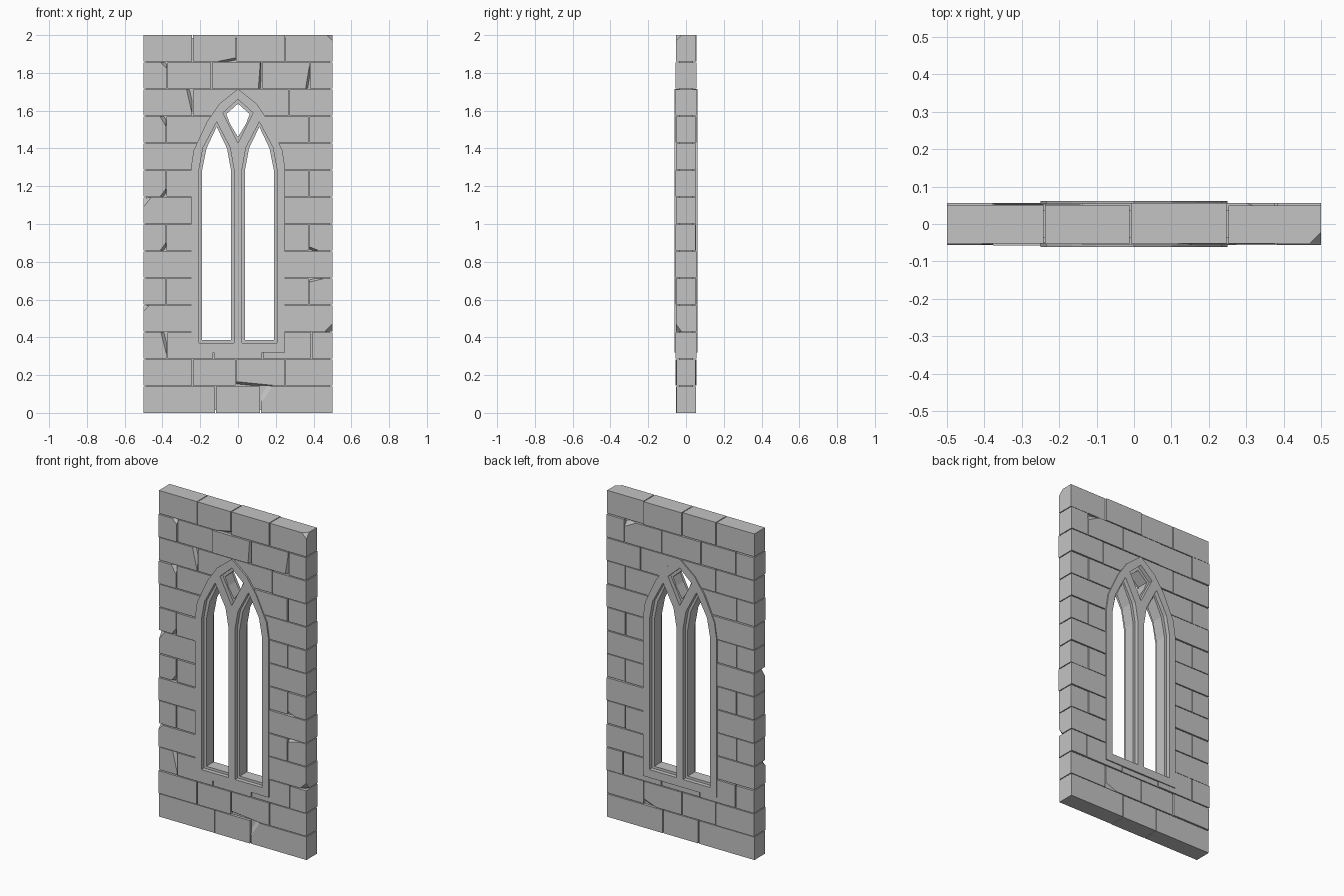
import bpy, bmesh, math, random
from mathutils import Vector

random.seed(4)
cube = bpy.data.objects.get("Cube")
if cube:
    bpy.data.objects.remove(cube, do_unlink=True)

stone = bpy.data.materials.new("grey stone")
stone.use_nodes = True
GREY = (0.55, 0.55, 0.55, 1)
stone.diffuse_color = GREY
stone.node_tree.nodes["Principled BSDF"].inputs["Base Color"].default_value = GREY

ROW = 2 / 14
GAP = 0.0025
HALF = 0.053


def add_object(name, mesh):
    ob = bpy.data.objects.new(name, mesh)
    bpy.context.collection.objects.link(ob)
    mesh.materials.clear()
    mesh.materials.append(stone)
    return ob


def mirrored(half):
    """Complete a left half outline listed from bottom to top."""
    return half + [(-x, z) for x, z in reversed(half) if x != 0]


def tracery_plate(name, loops, half_depth):
    """Flat plate standing in the xz plane; inner loops become holes."""
    cu = bpy.data.curves.new(name, "CURVE")
    cu.dimensions = "2D"
    cu.fill_mode = "BOTH"
    cu.extrude = half_depth
    for pts in loops:
        sp = cu.splines.new("POLY")
        sp.points.add(len(pts) - 1)
        for p, (x, z) in zip(sp.points, pts):
            p.co = (x, z, 0, 1)
        sp.use_cyclic_u = True
    temp = bpy.data.objects.new(name, cu)
    bpy.context.collection.objects.link(temp)
    dg = bpy.context.evaluated_depsgraph_get()
    mesh = bpy.data.meshes.new_from_object(temp.evaluated_get(dg))
    bpy.data.objects.remove(temp, do_unlink=True)
    bm = bmesh.new()
    bm.from_mesh(mesh)
    bmesh.ops.remove_doubles(bm, verts=bm.verts, dist=1e-5)
    for v in bm.verts:
        v.co = (v.co.x, -v.co.z, v.co.y)
    bmesh.ops.recalc_face_normals(bm, faces=bm.faces)
    bm.to_mesh(mesh)
    bm.free()
    for p in mesh.polygons:
        p.use_smooth = False
    return add_object(name, mesh)


def add_box(bm, x0, x1, y0, y1, z0, z1):
    size = Vector((x1 - x0, y1 - y0, z1 - z0))
    mid = Vector((x0 + x1, y0 + y1, z0 + z1)) / 2
    verts = bmesh.ops.create_cube(bm, size=1)["verts"]
    for v in verts:
        v.co = v.co * size + mid


def chip_corner(bm, corner, dirs, sizes):
    """Slice one corner off a block with a slanted plane."""
    normal = Vector([d / s for d, s in zip(dirs, sizes)])
    point = corner - Vector((dirs[0] * sizes[0], 0, 0))
    cut = bmesh.ops.bisect_plane(bm, geom=bm.verts[:] + bm.edges[:] + bm.faces[:],
                                 plane_co=point, plane_no=normal, clear_outer=True)
    edges = [e for e in cut["geom_cut"] if isinstance(e, bmesh.types.BMEdge)]
    bmesh.ops.edgeloop_fill(bm, edges=edges)


# Vertical joints of each course, bottom to top
PAIR, QUOIN = [-0.24, -0.01, 0.25], [-0.38, 0, 0.375]
JOINTS = [[-0.12, 0.12], PAIR, [-0.375, -0.13, 0.13, 0.39], [0], QUOIN, [0], QUOIN,
          [0], QUOIN, [0], QUOIN, [-0.24, 0.27], [-0.375, -0.14, 0.125, 0.38], PAIR]

# Broken corners: (course, block): [(x side, y side, z side, width, height)]
CHIPS = {
    (13, 3): [(1, -1, 1, .03, .03)], (13, 1): [(1, -1, -1, .1, .02)],
    (12, 0): [(1, -1, 1, .03, .03)], (12, 2): [(1, -1, -1, .015, .2)],
    (12, 3): [(1, -1, -1, .02, .12), (1, 1, 1, .08, .04)],
    (11, 0): [(1, -1, 1, .03, .13)], (10, 0): [(1, -1, 1, .03, .05)],
    (9, 0): [(1, 1, 1, .05, .05)], (8, 0): [(1, -1, -1, .03, .04)],
    (7, 0): [(-1, -1, 1, .04, .05)], (6, 0): [(1, -1, -1, .03, .04)],
    (6, 3): [(-1, -1, -1, .05, .02)], (4, 3): [(-1, -1, 1, .08, .02)],
    (3, 1): [(1, -1, -1, .04, .04)], (3, 0): [(-1, -1, 1, .03, .03)],
    (2, 0): [(1, -1, 1, .03, .12)], (1, 2): [(-1, -1, -1, .2, .02), (1, 1, -1, .08, .03)],
    (0, 2): [(-1, -1, 1, .06, .09)],
}

# Stone blocks, course by course
wall = bmesh.new()
for row, joints in enumerate(JOINTS):
    ends = [-0.5] + joints + [0.5]
    z0 = row * ROW + (GAP if row else 0)
    z1 = (row + 1) * ROW - (GAP if row < 13 else 0)
    for i, (a, b) in enumerate(zip(ends, ends[1:])):
        x0 = a + (GAP if i else 0)
        x1 = b - (GAP if b < 0.5 else 0)
        y0, y1 = [s * (HALF + random.uniform(-0.003, 0.004)) for s in (-1, 1)]
        block = bmesh.new()
        add_box(block, x0, x1, y0, y1, z0, z1)
        for dx, dy, dz, w, h in CHIPS.get((row, i), []):
            corner = Vector((x1 if dx > 0 else x0, y1 if dy > 0 else y0, z1 if dz > 0 else z0))
            chip_corner(block, corner, (dx, dy, dz), (w, 0.03, h))
        bmesh.ops.recalc_face_normals(block, faces=block.faces)
        piece = bpy.data.meshes.new("piece")
        block.to_mesh(piece)
        block.free()
        wall.from_mesh(piece)
        bpy.data.meshes.remove(piece)
mesh = bpy.data.meshes.new("wall_blocks")
wall.to_mesh(mesh)
wall.free()
blocks = add_object("wall_blocks", mesh)

# Recessed mortar behind the joints
core = bmesh.new()
add_box(core, -0.485, 0.485, -0.036, 0.036, 0.015, 1.985)
mesh = bpy.data.meshes.new("mortar_core")
core.to_mesh(mesh)
core.free()
mortar = add_object("mortar_core", mesh)

# Pointed window outline and its openings
ARCH = mirrored([(-0.25, 0.32), (-0.25, 1.29), (-0.235, 1.39), (-0.165, 1.54),
                 (-0.1, 1.635), (0, 1.715)])
LANCET = [(-0.206, 0.37), (-0.206, 1.29), (-0.185, 1.405), (-0.113, 1.54),
          (-0.042, 1.405), (-0.022, 1.29), (-0.022, 0.37)]
LANCET_INNER = [(-0.19, 0.385), (-0.19, 1.285), (-0.167, 1.4), (-0.113, 1.515),
                (-0.058, 1.4), (-0.037, 1.285), (-0.037, 0.385)]
EYE = mirrored([(0, 1.43), (-0.05, 1.53), (-0.08, 1.588), (0, 1.66)])
EYE_INNER = mirrored([(0, 1.46), (-0.042, 1.53), (-0.062, 1.582), (0, 1.637)])


def flip(pts):
    return [(-x, z) for x, z in pts]


def shrink(pts, f):
    return [(x * f, 1 + (z - 1) * f) for x, z in pts]


# Cut the window space out of blocks and mortar
cutter = tracery_plate("window_cutter", [shrink(ARCH, 0.975)], 0.2)
cutter.hide_render = True
for ob in (blocks, mortar):
    mod = ob.modifiers.new("window", "BOOLEAN")
    mod.operation = "DIFFERENCE"
    mod.solver = "EXACT"
    mod.object = cutter
    dg = bpy.context.evaluated_depsgraph_get()
    cut_mesh = bpy.data.meshes.new_from_object(ob.evaluated_get(dg))
    ob.modifiers.clear()
    ob.data = cut_mesh
bpy.data.objects.remove(cutter, do_unlink=True)

# Window frame: full-depth moulding with a thinner stepped tracery inside
tracery_plate("window_frame", [ARCH, LANCET, flip(LANCET), EYE], 0.061)
tracery_plate("inner_tracery", [shrink(ARCH, 0.98), LANCET_INNER, flip(LANCET_INNER),
                                EYE_INNER], 0.036)
